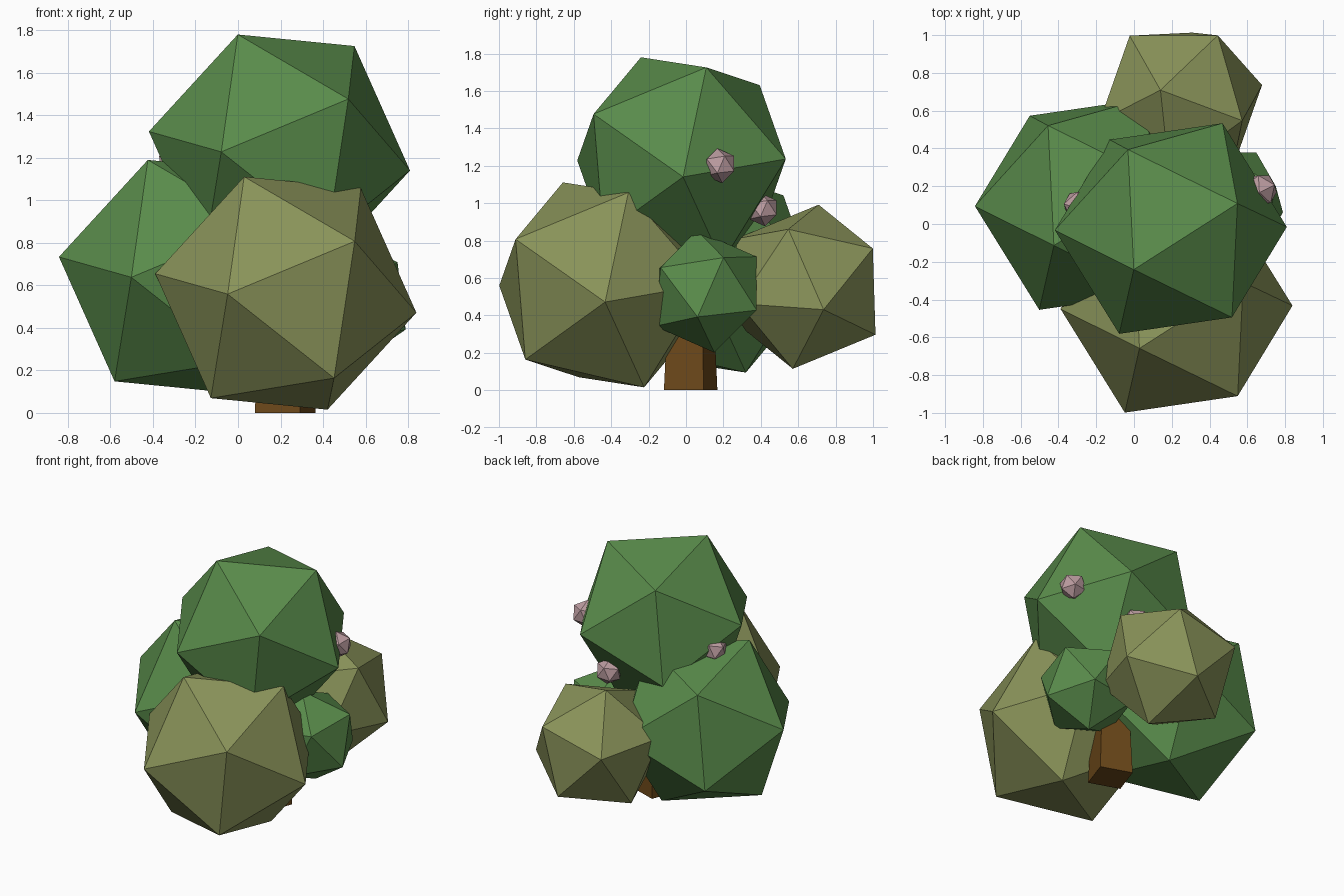
import bpy
from math import radians
from mathutils import Vector, Matrix

if "Cube" in bpy.data.objects:
    bpy.data.objects.remove(bpy.data.objects["Cube"])


def material(name, rgb):
    m = bpy.data.materials.new(name)
    m.diffuse_color = (*rgb, 1)
    m.use_nodes = True
    m.node_tree.nodes["Principled BSDF"].inputs["Base Color"].default_value = m.diffuse_color
    return m


green = material("leaf_green", (0.10, 0.26, 0.07))
olive = material("leaf_olive", (0.25, 0.29, 0.10))
pink = material("blossom_pink", (0.50, 0.33, 0.35))
brown = material("bark_brown", (0.15, 0.065, 0.01))


def ball(name, centre, radius, tilt, mat):
    """Icosahedron turned so two neighbouring corners point along tilt."""
    z = Vector(tilt[0]).normalized()
    q = Vector(tilt[1])
    x = (q - z * q.dot(z)).normalized()
    y = z.cross(x)
    rot = Matrix((x, y, z)).transposed().to_4x4()
    bpy.ops.mesh.primitive_ico_sphere_add(subdivisions=1, radius=radius)
    ob = bpy.context.object
    ob.name = name
    ob.data.transform(rot)
    ob.location = centre
    ob.data.materials.append(mat)
    return ob


# Orientations shared by the clumps
big = ((-0.195, -0.216, 0.545), (0.348, 0.129, 0.498))
back = ((-0.108, 0.069, 0.439), (0.326, -0.093, 0.305))
side = ((0.298, -0.043, -0.136), (0.26, 0.095, 0.18))

# Foliage clumps
ball("crown_foliage", (0.195, -0.024, 1.232), 0.621, big, green)
ball("front_foliage", (0.225, -0.441, 0.563), 0.621, big, olive)
ball("left_foliage", (-0.228, 0.103, 0.642), 0.621, big, green)
ball("back_foliage", (0.248, 0.64, 0.553), 0.457, back, olive)
ball("right_foliage", (0.49, 0.105, 0.528), 0.331, side, green)

# Blossoms
for i, (c, r) in enumerate([((0.67, 0.18, 1.20), 0.094),
                            ((0.326, 0.41, 0.965), 0.09),
                            ((-0.29, 0.095, 1.17), 0.09)]):
    ball(f"blossom_{i + 1}", c, r, side, pink)

# Trunk: four-sided, slightly tapered
bpy.ops.mesh.primitive_cone_add(vertices=4, radius1=0.159, radius2=0.125, depth=0.65)
trunk = bpy.context.object
trunk.name = "trunk"
# first corner of the base lies on the y axis
trunk.rotation_euler = (0, 0, radians(26 - 90))
trunk.location = (0.222, 0.025, 0.325)
trunk.data.materials.append(brown)
